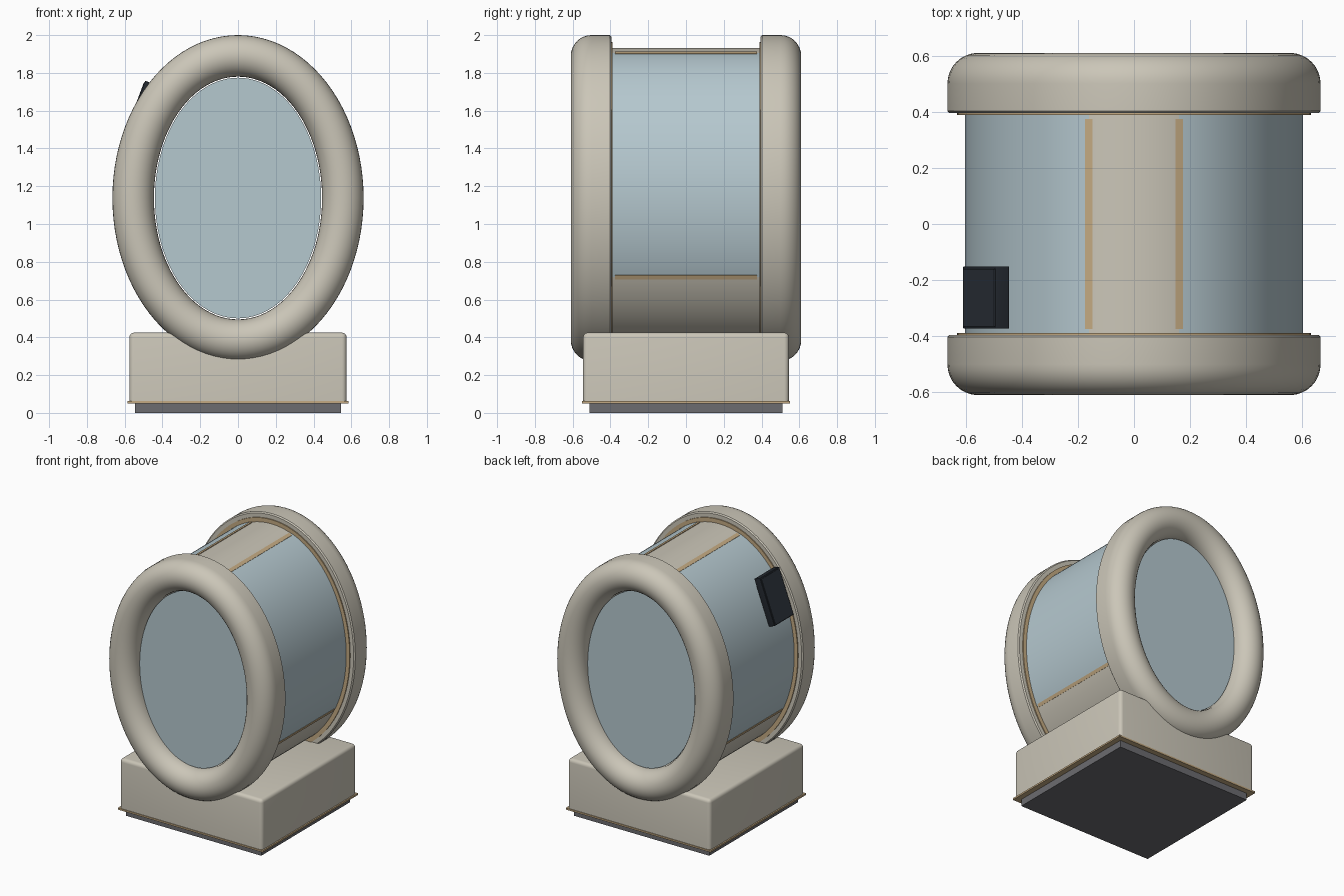
import bpy, bmesh
from math import sin, cos, pi, radians
from mathutils import Matrix, Vector

cube = bpy.data.objects.get("Cube")
if cube:
    bpy.data.objects.remove(cube, do_unlink=True)

CZ = 1.1375  # height of the drum axis


def material(name, rgb):
    def linear(c):
        c /= 255
        return c / 12.92 if c <= 0.04045 else ((c + 0.055) / 1.055) ** 2.4
    col = [linear(c) for c in rgb] + [1]
    m = bpy.data.materials.new(name)
    m.use_nodes = True
    m.diffuse_color = col
    bsdf = m.node_tree.nodes["Principled BSDF"]
    bsdf.inputs["Base Color"].default_value = col
    bsdf.inputs["Roughness"].default_value = 0.6
    return m


BEIGE = material("warm_beige", (203, 198, 184))
GLASS = material("pale_blue_glass", (181, 200, 207))
GOLD = material("soft_gold", (196, 170, 130))
GREY = material("plinth_grey", (108, 108, 112))
FRAME = material("dark_frame", (34, 39, 46))
SCREEN = material("dark_screen", (46, 53, 61))


def finish(name, bm, mat):
    bmesh.ops.recalc_face_normals(bm, faces=bm.faces)
    me = bpy.data.meshes.new(name)
    bm.to_mesh(me)
    bm.free()
    me.materials.append(mat)
    me.shade_smooth()
    me.set_sharp_from_angle(angle=radians(30))
    ob = bpy.data.objects.new(name, me)
    bpy.context.collection.objects.link(ob)
    return ob


def sweep(name, a, b, profile, mat, start=0, end=360, steps=96):
    """Carry a closed (offset, y) profile around an ellipse with half axes a, b."""
    bm = bmesh.new()
    full = end - start >= 360
    loops = []
    for i in range(steps if full else steps + 1):
        t = radians(start + (end - start) * i / steps)
        loops.append([bm.verts.new(((a + d) * cos(t), y, CZ + (b + d) * sin(t)))
                      for d, y in profile])
    pairs = list(zip(loops, loops[1:]))
    if full:
        pairs.append((loops[-1], loops[0]))
    n = len(profile)
    for p, q in pairs:
        for j in range(n):
            k = (j + 1) % n
            bm.faces.new((p[j], p[k], q[k], q[j]))
    if not full:
        bm.faces.new(loops[0])
        bm.faces.new(loops[-1])
    return finish(name, bm, mat)


def band(d0, d1, y0, y1):
    return [(d0, y0), (d1, y0), (d1, y1), (d0, y1)]


def box(name, size, centre, mat, bevel=0.0, keep_bottom=False, tilt=None):
    bm = bmesh.new()
    bmesh.ops.create_cube(bm, size=1, matrix=Matrix.Diagonal((*size, 1)))
    if bevel:
        edges = [e for e in bm.edges
                 if not keep_bottom or max(v.co.z for v in e.verts) > 0]
        bmesh.ops.bevel(bm, geom=edges, offset=bevel, segments=4,
                        profile=0.5, affect='EDGES')
    ob = finish(name, bm, mat)
    ob.location = centre
    if tilt:
        ob.rotation_euler.y = tilt
    return ob


# Base: plinth, thin trim and rounded block
box("plinth", (1.09, 1.02, 0.05), (0, 0, 0.025), GREY)
box("base_trim", (1.17, 1.10, 0.012), (0, 0, 0.056), GOLD)
box("base_block", (1.15, 1.09, 0.365), (0, 0, 0.2425), BEIGE, 0.025, True)

# Drum shell, open at both ends
sweep("drum_shell", 0.6, 0.795, band(-0.03, 0, -0.41, 0.41), BEIGE)

# Curved side windows with gold strips along their upper and lower edges
LOW, HIGH = -31.7, 74.5
for side in ("left", "right"):
    def sector(name, lo, hi, d, y, mat, steps):
        if side == "right":
            lo, hi = 180 - hi, 180 - lo
        sweep(f"{side}_{name}", 0.6, 0.795, band(-0.01, d, -y, y), mat, lo, hi, steps)
    sector("window", LOW, HIGH, 0.002, 0.394, GLASS, 40)
    sector("upper_strip", HIGH - 1.3, HIGH + 1.3, 0.004, 0.375, GOLD, 2)
    sector("lower_strip", LOW - 0.9, LOW + 0.9, 0.004, 0.375, GOLD, 2)

# End rings, their gold collars and the flat end windows
R = 0.11
for end, s in (("front", -1), ("back", 1)):
    profile = [(-R, 0.395), (R - 0.008, 0.395), (R, 0.403)]
    profile += [(R * cos(pi * i / 16), 0.5 + R * sin(pi * i / 16)) for i in range(17)]
    sweep(f"{end}_ring", 0.555, 0.7525, [(d, s * y) for d, y in profile], BEIGE)
    sweep(f"{end}_collar", 0.6, 0.795, band(-0.01, 0.03, s * 0.388, s * 0.4), GOLD)

    bm = bmesh.new()
    shape = (Matrix.Translation((0, s * 0.495, CZ)) @ Matrix.Diagonal((0.44, 1, 0.637, 1))
             @ Matrix.Rotation(pi / 2, 4, 'X'))
    bmesh.ops.create_cone(bm, cap_ends=True, segments=96, radius1=1, radius2=1,
                          depth=0.02, matrix=shape)
    finish(f"{end}_window", bm, GLASS)

# Tilted control panel on the right side
TILT = radians(20.5)
centre = Vector((-0.527, -0.262, 1.59))
outward = Vector((-cos(TILT), 0, sin(TILT)))
box("panel_frame", (0.05, 0.222, 0.34), centre, FRAME, 0.004, tilt=TILT)
box("panel_screen", (0.008, 0.205, 0.32), centre + outward * 0.025, SCREEN, tilt=TILT)
